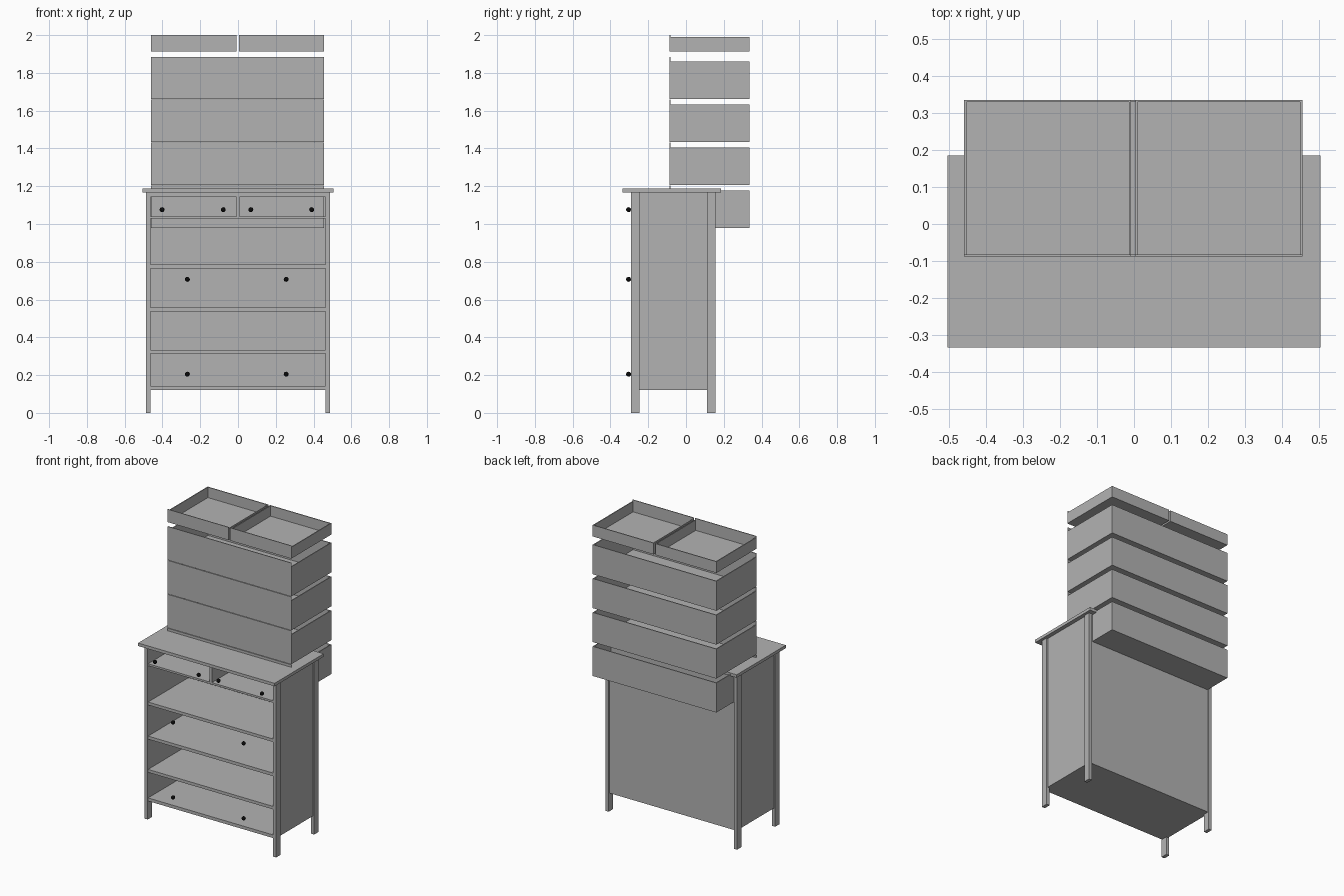
import bpy
import bmesh
from mathutils import Matrix, Vector

cube = bpy.data.objects.get("Cube")
if cube:
    bpy.data.objects.remove(cube, do_unlink=True)


def material(name, value):
    m = bpy.data.materials.new(name)
    m.use_nodes = True
    m.diffuse_color = (value, value, value, 1)
    m.node_tree.nodes["Principled BSDF"].inputs["Base Color"].default_value = (value, value, value, 1)
    return m


GREY = material("plain grey", 0.45)
BLACK = material("knob black", 0.003)


def finish(name, bm, mat):
    mesh = bpy.data.meshes.new(name)
    bm.to_mesh(mesh)
    bm.free()
    mesh.materials.append(mat)
    obj = bpy.data.objects.new(name, mesh)
    bpy.context.collection.objects.link(obj)
    return obj


def boards(name, *boxes):
    """One object from boxes, each given as (x0, x1, y0, y1, z0, z1)."""
    bm = bmesh.new()
    for x0, x1, y0, y1, z0, z1 in boxes:
        lo, hi = Vector((x0, y0, z0)), Vector((x1, y1, z1))
        size = Matrix.Diagonal((hi - lo).to_4d())
        bmesh.ops.create_cube(bm, size=1, matrix=Matrix.Translation((lo + hi) / 2) @ size)
    return finish(name, bm, GREY)


def drawer(name, x0, x1, bottom, side_top, front_top):
    """Open tray with thin walls and a taller front board."""
    t, front, back = 0.006, -0.083, 0.336
    boards(name,
           (x0, x1, front - 0.005, front, bottom, front_top),
           (x0, x0 + t, front, back, bottom, side_top),
           (x1 - t, x1, front, back, bottom, side_top),
           (x0 + t, x1 - t, back - t, back, bottom, side_top),
           (x0 + t, x1 - t, front, back - t, bottom, bottom + t))


# Carcass
LEG, INNER, TOP = 0.487, 0.464, 1.167
boards("top_board", (-0.505, 0.505, -0.335, 0.185, TOP, 1.187))
for side, s in (("right", -1), ("left", 1)):
    xa, xb = sorted((s * INNER, s * LEG))
    boards(side + "_front_leg", (xa, xb, -0.292, -0.247, 0, TOP))
    boards(side + "_back_leg", (xa, xb, 0.11, 0.155, 0, TOP))
    xa, xb = sorted((s * INNER, s * 0.478))
    boards(side + "_side_panel", (xa, xb, -0.247, 0.11, 0.122, TOP))
boards("back_panel", (-INNER, INNER, 0.138, 0.148, 0.122, TOP))

# Shelves, rail and divider between the small drawers
for i, (low, high) in enumerate([(0.122, 0.143), (0.314, 0.334), (0.536, 0.557),
                                 (0.765, 0.785), (1.028, 1.041)]):
    boards(f"shelf_{i + 1}", (-INNER, INNER, -0.288, 0.138, low, high))
boards("top_rail", (-INNER, INNER, -0.288, -0.265, 1.142, TOP))
boards("top_divider", (-0.008, 0.008, -0.288, -0.1, 1.041, TOP))

# Stack of drawers
for i in range(4):
    z = 0.98 + i * 0.227
    drawer(f"large_drawer_{i + 1}", -0.46, 0.456, z, z + 0.198, z + 0.224)
drawer("small_drawer_right", -0.46, -0.008, 1.914, 1.99, 2.0)
drawer("small_drawer_left", 0.004, 0.456, 1.914, 1.99, 2.0)

# Knobs
spots = [(x, 1.076) for x in (-0.402, -0.078, 0.068, 0.39)]
spots += [(x, z) for x in (-0.268, 0.255) for z in (0.707, 0.205)]
for i, (x, z) in enumerate(spots):
    bm = bmesh.new()
    bmesh.ops.create_uvsphere(bm, u_segments=12, v_segments=8, radius=0.013,
                              matrix=Matrix.Translation((x, -0.304, z)))
    for f in bm.faces:
        f.smooth = True
    finish(f"knob_{i + 1}", bm, BLACK)
